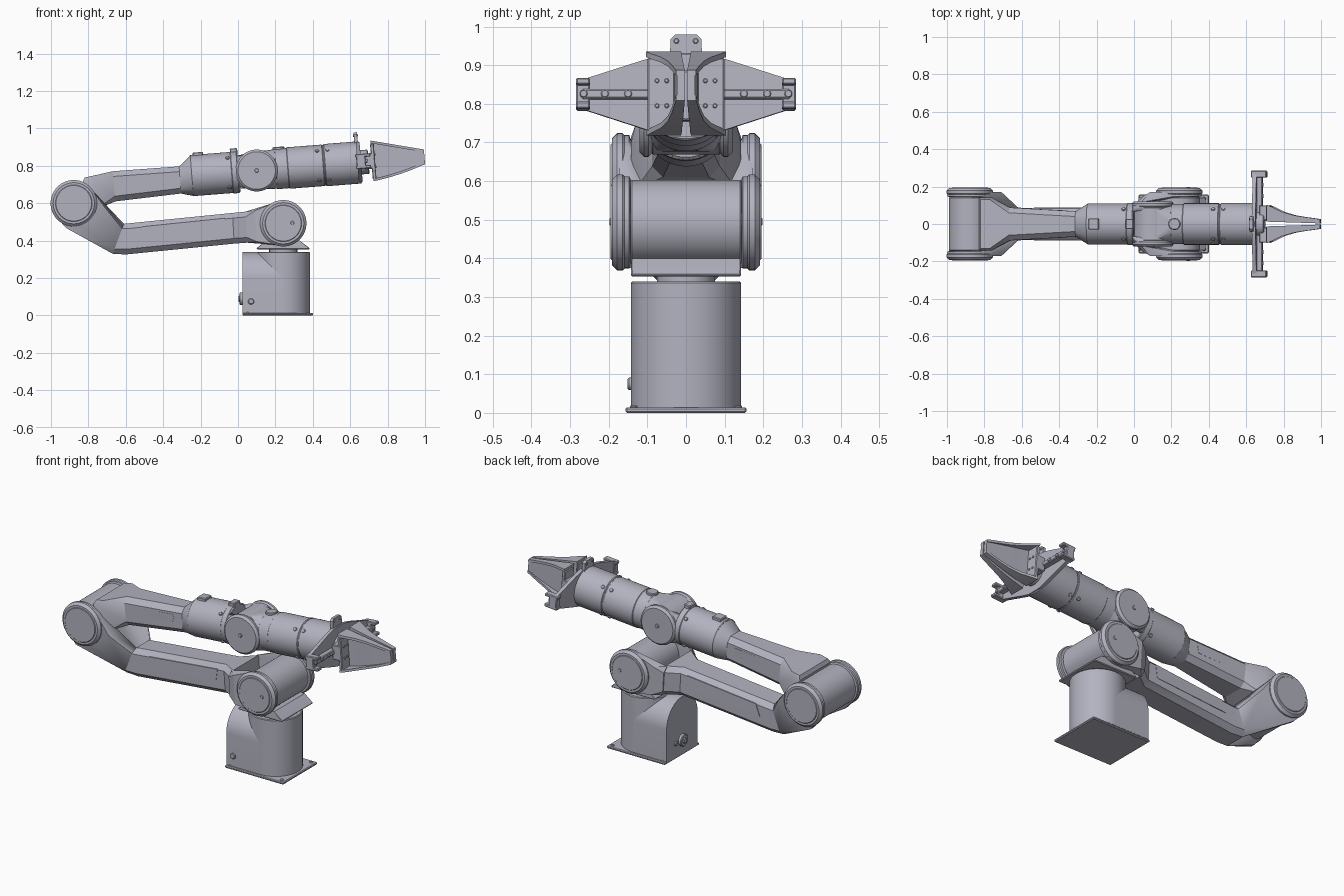
import bpy, bmesh, math
from mathutils import Vector, Matrix

if "Cube" in bpy.data.objects:
    bpy.data.objects.remove(bpy.data.objects["Cube"])

GREY = (0.45, 0.45, 0.53, 1)
mat = bpy.data.materials.new("blue grey metal")
mat.use_nodes = True
mat.diffuse_color = GREY
bsdf = mat.node_tree.nodes["Principled BSDF"]
bsdf.inputs["Base Color"].default_value = GREY
bsdf.inputs["Roughness"].default_value = 0.6

WORLD = Matrix()
# Frame of the forearm: origin at the wrist joint, x along the tilted axis
ARM = Matrix.Translation((0.10, 0, 0.775)) @ Matrix.Rotation(math.radians(-4.5), 4, 'Y')


def finish(name, bm, m):
    bmesh.ops.recalc_face_normals(bm, faces=bm.faces)
    me = bpy.data.meshes.new(name)
    bm.to_mesh(me)
    bm.free()
    me.materials.append(mat)
    me.shade_smooth()
    me.set_sharp_from_angle(angle=math.radians(28))
    ob = bpy.data.objects.new(name, me)
    ob.matrix_world = m
    bpy.context.collection.objects.link(ob)
    return ob


def hull(name, pts, m=WORLD):
    """Convex solid around a set of points."""
    bm = bmesh.new()
    for p in pts:
        bm.verts.new(p)
    res = bmesh.ops.convex_hull(bm, input=bm.verts)
    junk = {v for v in res["geom_interior"] + res["geom_unused"] if isinstance(v, bmesh.types.BMVert)}
    bmesh.ops.delete(bm, geom=list(junk), context='VERTS')
    bmesh.ops.dissolve_limit(bm, angle_limit=0.01, verts=bm.verts, edges=bm.edges)
    return finish(name, bm, m)


def ring(c, axis, r, n=48):
    """Circle of points around a centre, along axis 0, 1 or 2."""
    out = []
    for i in range(n):
        a = 2 * math.pi * i / n
        p = Vector(c)
        p[(axis + 1) % 3] += r * math.cos(a)
        p[(axis + 2) % 3] += r * math.sin(a)
        out.append(p)
    return out


def cyl(name, c, axis, lo, hi, r, m=WORLD, bev=0.004, n=48):
    """Cylinder with chamfered rims, from lo to hi along its axis."""
    pts = []
    for t, rr in ((lo, r - bev), (lo + bev, r), (hi - bev, r), (hi, r - bev)):
        q = list(c)
        q[axis] = t
        pts += ring(q, axis, rr, n)
    return hull(name, pts, m)


def corners(x, y, z, c=0.004):
    """Corner points of a chamfered box given as ranges."""
    pts = []
    for i in range(3):
        k = [c] * 3
        k[i] = 0
        pts += [(a, b, d) for a in (x[0] + k[0], x[1] - k[0])
                for b in (y[0] + k[1], y[1] - k[1]) for d in (z[0] + k[2], z[1] - k[2])]
    return pts


def box(name, x, y, z, m=WORLD, c=0.004):
    return hull(name, corners(x, y, z, c), m)


def section(xt, zt, xb, zb, w, c=0.028):
    """Chamfered rectangular slice of a link between a top and a bottom point."""
    t, b = Vector((xt, 0, zt)), Vector((xb, 0, zb))
    d = (b - t).normalized() * c
    half = [(t, w - c), (t + d, w), (b - d, w), (b, w - c)]
    return ([Vector((p.x, y, p.z)) for p, y in half]
            + [Vector((p.x, -y, p.z)) for p, y in reversed(half)])


def loft(name, rings, m=WORLD):
    """Skin a chain of equal-sized sections and cap the ends."""
    bm = bmesh.new()
    vs = [[bm.verts.new(p) for p in r] for r in rings]
    n = len(vs[0])
    for a, b in zip(vs, vs[1:]):
        for i in range(n):
            bm.faces.new((a[i], a[(i + 1) % n], b[(i + 1) % n], b[i]))
    bm.faces.new(vs[0])
    bm.faces.new(vs[-1])
    return finish(name, bm, m)


def span(y, *xz):
    return [(x, yy, z) for x, z in xz for yy in y]


# Base: foot plate, round column and arched rear housing
box("base_plate", (0.025, 0.40), (-0.157, 0.157), (0, 0.014))
cyl("base_column", (0.242, 0, 0), 2, 0.01, 0.34, 0.143, n=64)
arch = [(0.143 * math.cos(math.pi * i / 24), 0.197 + 0.143 * math.sin(math.pi * i / 24)) for i in range(25)]
hull("base_rear_housing", [(x, y, z) for x in (0.025, 0.24) for y, z in arch + [(0.143, 0.01), (-0.143, 0.01)]])
cyl("rear_connector", (0, 0, 0.09), 0, 0.008, 0.03, 0.034)
cyl("rear_connector_core", (0, 0, 0.09), 0, 0.002, 0.03, 0.017)
cyl("rear_port", (0, 0.06, 0.09), 0, 0.017, 0.03, 0.013, n=24)
cyl("side_button", (0.07, 0, 0.075), 1, -0.152, -0.135, 0.016, n=24)
for x in (0.05, 0.375):
    for y in (-0.135, 0.135):
        cyl("plate_bolt", (x, y, 0), 2, 0.01, 0.019, 0.010, n=16, bev=0.002)

# Turntable and shoulder
cyl("turntable_neck", (0.242, 0, 0), 2, 0.335, 0.36, 0.075)
hull("shoulder_bracket", corners((0.10, 0.382), (-0.143, 0.143), (0.353, 0.364))
     + span((-0.14, 0.14), (0.15, 0.40), (0.33, 0.40)))
cyl("shoulder_barrel", (0.242, 0, 0.493), 1, -0.144, 0.144, 0.110, n=64)
cyl("elbow_barrel", (-0.878, 0, 0.60), 1, -0.144, 0.144, 0.112, n=64)

# Lower link, its forks and the joint covers
bend = (-0.61, 0.49, -0.67, 0.33, 0.088)
loft("lower_link", [section(*bend), section(-0.59, 0.492, -0.60, 0.326, 0.086),
                    section(-0.03, 0.548, -0.02, 0.384, 0.088),
                    section(0.05, 0.556, 0.06, 0.390, 0.145)])
for s, side in ((-1, "right"), (1, "left")):
    for joint, cx, cz, root, xz in (
            ("elbow", -0.878, 0.60, bend, ((-0.71, 0.575), (-0.92, 0.468))),
            ("shoulder", 0.242, 0.493, (0.04, 0.555, 0.05, 0.389, 0.145), ((0.09, 0.56), (0.10, 0.395)))):
        pts = ring((cx, s * 0.147, cz), 1, 0.119) + ring((cx, s * 0.172, cz), 1, 0.119)
        pts += span((s * 0.147, s * 0.172), *xz)
        pts += [p for p in section(*root) if p.y * s > 0]
        hull(f"{joint}_fork_{side}", pts)
        lo, hi = sorted((s * 0.15, s * 0.192))
        cyl(f"{joint}_cover_{side}", (cx, 0, cz), 1, lo, hi, 0.124, bev=0.014, n=64)
        lo, hi = sorted((s * 0.185, s * 0.195))
        cyl(f"{joint}_cap_{side}", (cx, 0, cz), 1, lo, hi, 0.098, bev=0.003, n=64)
    lo, hi = sorted((s * 0.19, s * 0.198))
    cyl(f"shoulder_pin_{side}", (0.29, 0, 0.495), 1, lo, hi, 0.010, n=16, bev=0.002)
    # Flush access panels
    hull(f"lower_panel_{side}", span((s * 0.08, s * 0.0895), (-0.51, 0.475), (-0.535, 0.408),
                                    (-0.08, 0.445), (-0.07, 0.52)))
    hull(f"upper_panel_{side}", [(x, y * s, z) for x, z, ys in (
        (-0.62, 0.738, (0.07, 0.085)), (-0.60, 0.69, (0.07, 0.084)),
        (-0.37, 0.705, (0.06, 0.0725)), (-0.36, 0.753, (0.06, 0.0725))) for y in ys])

# Upper link from the elbow to the forearm
root = section(-0.67, 0.771, -0.655, 0.610, 0.088)
tip = section(-0.315, 0.797, -0.305, 0.652, 0.068)
hull("upper_yoke", root + span((-0.13, 0.13), (-0.82, 0.737), (-0.77, 0.748), (-0.74, 0.58))
     + span((-0.142, 0.142), (-0.83, 0.715), (-0.78, 0.56), (-0.76, 0.70)))
loft("upper_link", [root, tip])
inv = ARM.inverted()
hull("upper_flare", [inv @ p for p in tip] + ring((-0.345, 0, 0), 0, 0.11), ARM)
cyl("forearm_rear", (0, 0, 0), 0, -0.352, -0.095, 0.110, ARM, n=64)
cyl("forearm_rear_collar", (0, 0, 0), 0, -0.135, -0.10, 0.113, ARM, bev=0.003, n=64)
box("forearm_top_box", (-0.335, -0.28), (-0.03, 0.03), (0.09, 0.122), ARM)
box("collar_box", (-0.135, -0.095), (-0.028, 0.028), (0.09, 0.128), ARM)

# Wrist joint
cyl("wrist_barrel", (0, 0, 0), 1, -0.09, 0.09, 0.106, ARM, n=64)
for s, side in ((-1, "right"), (1, "left")):
    end = [p for p in ring((-0.105, 0, 0), 0, 0.108) if p.y * s > 0.06]
    hull(f"wrist_fork_{side}", end + ring((0, s * 0.088, 0), 1, 0.102) + ring((0, s * 0.108, 0), 1, 0.102), ARM)
    lo, hi = sorted((s * 0.085, s * 0.121))
    cyl(f"wrist_cover_{side}", (0, 0, 0), 1, lo, hi, 0.112, ARM, bev=0.012, n=64)
    lo, hi = sorted((s * 0.115, s * 0.126))
    cyl(f"wrist_pin_{side}", (0, 0, 0), 1, lo, hi, 0.011, ARM, n=16, bev=0.002)
hull("wrist_link", ring((0, -0.085, 0), 1, 0.1) + ring((0, 0.085, 0), 1, 0.1)
     + ring((0.11, 0, 0), 0, 0.106), ARM)

# Forearm front with seam rings and bolts
cyl("forearm_front", (0, 0, 0), 0, 0.10, 0.37, 0.108, ARM, n=64)
cyl("forearm_front_collar", (0, 0, 0), 0, 0.165, 0.36, 0.111, ARM, n=64)
cyl("tool_motor", (0, 0, 0), 0, 0.364, 0.555, 0.113, ARM, n=64)
cyl("forearm_button", (0.125, 0, 0), 2, 0.09, 0.117, 0.032, ARM, n=32)
for u in (-0.15, 0.33, 0.385):
    for k in range(4):
        a = math.pi / 4 + k * math.pi / 2
        roll = ARM @ Matrix.Rotation(a, 4, 'X')
        cyl("forearm_bolt", (u, 0, 0), 2, 0.10, 0.1175, 0.010, roll, n=16, bev=0.002)

# Gripper bracket: diamond plate, tab, cross rail and end blocks
outline = [(0.275, -0.03), (0.275, 0.042), (0.11, 0.095), (0.05, 0.11), (0.09, -0.09), (0.04, -0.105)]
hull("gripper_plate", [(u, s * y, w) for u in (0.54, 0.56) for s in (-1, 1) for y, w in outline], ARM)
hull("gripper_tab", [(u, s * y, w) for u in (0.532, 0.55) for s in (-1, 1)
                     for y, w in ((0.042, 0.09), (0.04, 0.15), (0.028, 0.162))], ARM)
box("gripper_rail", (0.55, 0.59), (-0.27, 0.27), (-0.008, 0.018), ARM)
cyl("gripper_hub", (0, 0, 0), 0, 0.55, 0.60, 0.065, ARM)
for s, side in ((-1, "right"), (1, "left")):
    block = sorted((s * 0.248, s * 0.285))
    box(f"rail_end_{side}", (0.535, 0.585), block, (-0.035, 0.045), ARM)
    for w in (-0.035, 0.027):
        box(f"rail_jaw_{side}", (0.53, 0.612), block, (w, w + 0.018), ARM)
    for y in (0.15, 0.21, 0.265):
        cyl(f"rail_bolt_{side}", (0, s * y, 0.005), 0, 0.58, 0.595, 0.010, ARM, n=16, bev=0.002)
    cyl(f"tab_bolt_{side}", (0, s * 0.025, 0.145), 0, 0.528, 0.554, 0.007, ARM, n=16, bev=0.002)

    # Finger: mounting pad, inner web, and curved top and bottom flanges
    box(f"finger_carriage_{side}", (0.575, 0.625), sorted((s * 0.02, s * 0.10)), (-0.04, 0.045), ARM)
    box(f"finger_pad_{side}", (0.615, 0.635), sorted((s * 0.014, s * 0.10)), (-0.095, 0.095), ARM)
    stations = [(0.618, 0.103, 0.013), (0.655, 0.088, 0.011), (0.70, 0.065, 0.010),
                (0.76, 0.047, 0.008), (0.82, 0.037, 0.006), (0.90, 0.026, 0.003)]

    def strip(name, low, high, width=None):
        rings = []
        for u, yo, yi in stations:
            t = (u - 0.618) / 0.282
            y = min(yo, yi + width) if width else yo
            rings.append([(u, s * yi, low(t)), (u, s * y, low(t)), (u, s * y, high(t)), (u, s * yi, high(t))])
        loft(name, rings, ARM)

    def top(t):
        return 0.112 - 0.070 * t

    def bottom(t):
        return -0.106 + 0.035 * t + 0.034 * t * t

    strip(f"finger_top_{side}", lambda t: top(t) - 0.014, top)
    strip(f"finger_bottom_{side}", bottom, lambda t: bottom(t) + 0.014)
    strip(f"finger_web_{side}", lambda t: bottom(t) + 0.005, lambda t: top(t) - 0.005, 0.02)
    for y in (0.05, 0.075):
        for w in (-0.03, 0.035):
            cyl(f"finger_bolt_{side}", (0, s * y, w), 0, 0.63, 0.640, 0.006, ARM, n=12, bev=0.002)
